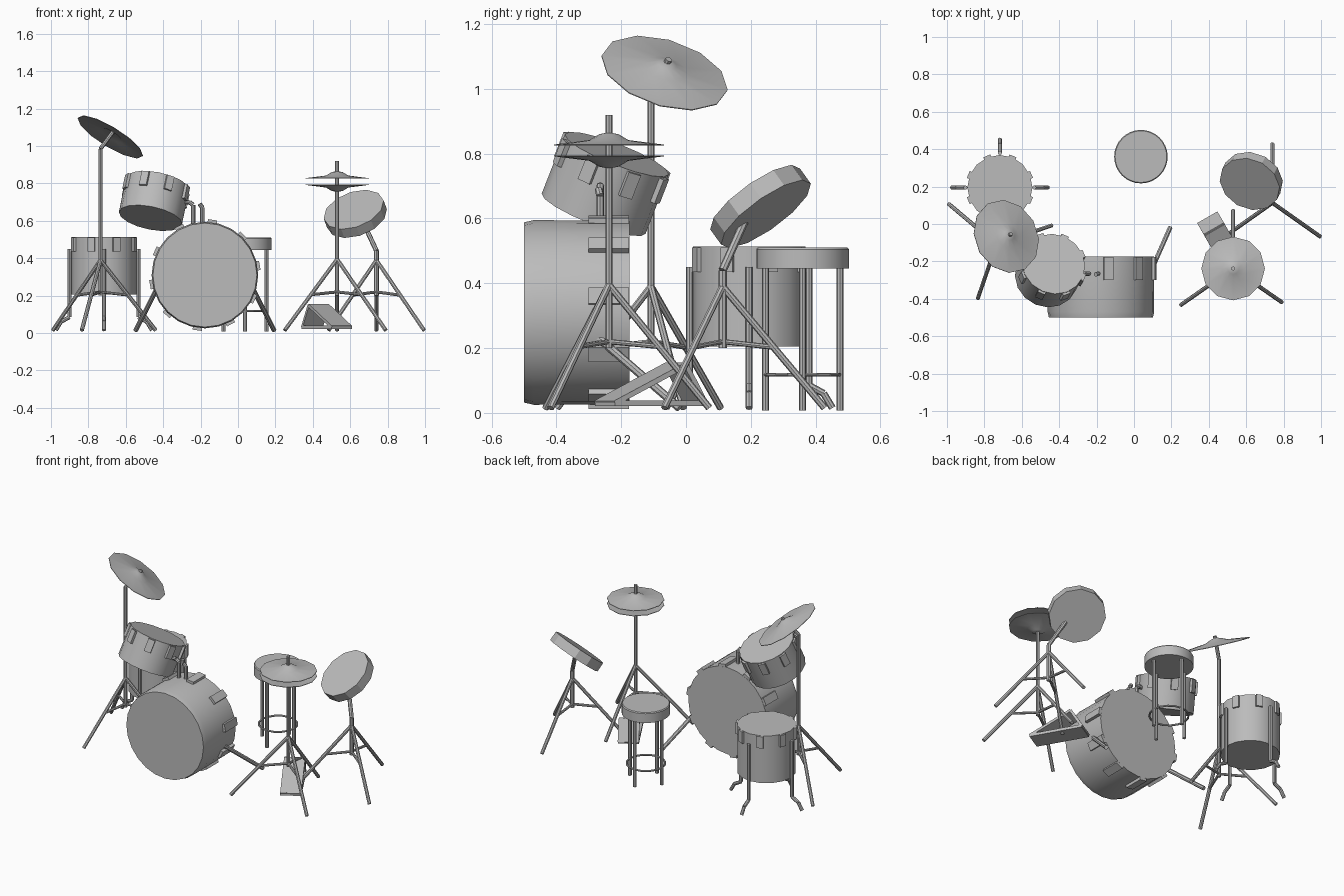
import bpy, bmesh
from math import cos, sin, pi, radians
from mathutils import Vector, Matrix

cube = bpy.data.objects.get("Cube")
if cube:
    bpy.data.objects.remove(cube, do_unlink=True)

grey = bpy.data.materials.new("plain_grey")
grey.use_nodes = True
grey.diffuse_color = (0.5, 0.5, 0.5, 1)
grey.node_tree.nodes["Principled BSDF"].inputs["Base Color"].default_value = (0.5, 0.5, 0.5, 1)


def finish(bm, name):
    bmesh.ops.recalc_face_normals(bm, faces=bm.faces)
    mesh = bpy.data.meshes.new(name)
    bm.to_mesh(mesh)
    bm.free()
    mesh.materials.append(grey)
    ob = bpy.data.objects.new(name, mesh)
    bpy.context.collection.objects.link(ob)
    bpy.ops.object.select_all(action='DESELECT')
    ob.select_set(True)
    bpy.context.view_layer.objects.active = ob
    bpy.ops.object.shade_smooth_by_angle(angle=radians(28))
    return ob


def frame(origin, axis):
    turn = Vector((0, 0, 1)).rotation_difference(Vector(axis))
    return Matrix.Translation(origin) @ turn.to_matrix().to_4x4()


def lathe(name, profile, origin, axis=(0, 0, 1), sides=16):
    """Turn a (radius, height) profile around an axis."""
    bm = bmesh.new()
    rings = []
    for r, h in profile:
        if r == 0:
            rings.append([bm.verts.new((0, 0, h))] * sides)
        else:
            rings.append([bm.verts.new((r * cos(2 * pi * i / sides), r * sin(2 * pi * i / sides), h))
                          for i in range(sides)])
    for low, high in zip(rings, rings[1:]):
        for i in range(sides):
            j = (i + 1) % sides
            corners = dict.fromkeys((low[i], low[j], high[j], high[i]))
            bm.faces.new(list(corners))
    bm.transform(frame(origin, axis))
    return finish(bm, name)


def rod(name, points, radius=0.011):
    """Round bar along a chain of points."""
    bm = bmesh.new()
    for a, b in zip(points, points[1:]):
        a, b = Vector(a), Vector(b)
        bmesh.ops.create_cone(bm, cap_ends=True, segments=8, radius1=radius, radius2=radius,
                              depth=(b - a).length, matrix=frame((a + b) / 2, b - a))
    return finish(bm, name)


def lugs(name, origin, axis, radius, height, size, count, phase=0):
    """Ring of small plates standing on a drum shell."""
    bm = bmesh.new()
    for i in range(count):
        m = (frame(origin, axis) @ Matrix.Rotation(phase + 2 * pi * i / count, 4, 'Z')
             @ Matrix.Translation((radius, 0, height)) @ Matrix.Diagonal((*size, 1)))
        bmesh.ops.create_cube(bm, size=1, matrix=m)
    return finish(bm, name)


def tripod(name, x, y, hub, feet):
    for i, (dx, dy) in enumerate(feet):
        foot = Vector((x + dx, y + dy, 0.015))
        top = Vector((x, y, hub))
        rod(f"{name}_leg_{i + 1}", [top, foot])
        rod(f"{name}_strut_{i + 1}", [(x, y, 0.22), top.lerp(foot, 0.5)], 0.008)


def slab(name, a, b, side, width, thick):
    """Flat board from edge centre a to edge centre b."""
    a, b, side = Vector(a), Vector(b), Vector(side).normalized()
    along = b - a
    up = along.cross(side).normalized()
    m = Matrix((along, side * width, up * thick)).transposed().to_4x4()
    bm = bmesh.new()
    bmesh.ops.create_cube(bm, size=1, matrix=Matrix.Translation((a + b) / 2) @ m)
    return finish(bm, name)


def drum(name, radius, height, origin, axis, sides=16):
    return lathe(name, [(0, 0), (radius, 0), (radius, height), (0, height)], origin, axis, sides)


# Bass drum, lying along y
bass = Vector((-0.177, -0.5, 0.31))
lathe("bass_drum", [(0, 0), (0.278, 0), (0.285, 0.03), (0.283, 0.325), (0, 0.325)],
      bass, (0, 1, 0), 24)
lugs("bass_lugs", bass, (0, 1, 0), 0.286, 0.262, (0.024, 0.05, 0.125), 10, radians(-10))
for side, label in ((1, "left"), (-1, "right")):
    rod("bass_spur_" + label, [(bass.x + side * 0.255, -0.28, 0.24),
                               (bass.x + side * 0.37, -0.02, 0.015)], 0.013)

# Rack tom and its mount
tom_axis = Vector((0.19, 0.36, 0.92)).normalized()
tom = Vector((-0.468, -0.285, 0.615))
drum("rack_tom", 0.172, 0.2, tom, tom_axis)
lugs("rack_tom_lugs", tom, tom_axis, 0.172, 0.155, (0.022, 0.042, 0.08), 8, radians(22))
rod("tom_mount", [(-0.24, -0.265, 0.57), (-0.24, -0.265, 0.685), (-0.26, -0.265, 0.7),
                  (-0.34, -0.265, 0.7)], 0.012)
rod("spare_mount", [(-0.19, -0.265, 0.57), (-0.19, -0.265, 0.67), (-0.205, -0.27, 0.69)], 0.012)

# Floor tom with bent legs
floor = Vector((-0.717, 0.195, 0.205))
drum("floor_tom", 0.174, 0.308, floor, (0, 0, 1))
lugs("floor_tom_lugs", floor, (0, 0, 1), 0.172, 0.268, (0.022, 0.04, 0.076), 8, radians(22.5))
for i in range(4):
    out = Vector((cos(i * pi / 2), sin(i * pi / 2), 0))
    base = Vector((floor.x, floor.y, 0))
    rod(f"floor_tom_leg_{i + 1}", [base + out * r + Vector((0, 0, z)) for r, z in
                                   ((0.184, 0.45), (0.184, 0.085), (0.23, 0.06), (0.257, 0.015))])

# Stool
seat = Vector((0.037, 0.36, 0.0))
lathe("stool_seat", [(0, 0.445), (0.143, 0.445), (0.143, 0.505), (0.138, 0.511), (0, 0.511)],
      seat, sides=32)
ring = []
for i in range(17):
    ring.append(seat + Vector((0.115 * cos(i * pi / 8), 0.115 * sin(i * pi / 8), 0.118)))
rod("stool_ring", ring, 0.006)
for i in range(4):
    out = Vector((cos(i * pi / 2), sin(i * pi / 2), 0)) * 0.115
    rod(f"stool_leg_{i + 1}", [seat + out + Vector((0, 0, 0.008)), seat + out + Vector((0, 0, 0.45))])

# Snare drum and stand
snare_axis = Vector((-0.29, -0.56, 0.78)).normalized()
snare = Vector((0.627, 0.23, 0.637))
drum("snare_drum", 0.168, 0.06, snare - snare_axis * 0.03, snare_axis, 12)
rod("snare_pole", [(0.74, 0.113, 0.2), (0.74, 0.113, 0.44), (0.67, 0.18, 0.59)], 0.013)
tripod("snare_stand", 0.74, 0.113, 0.39, ((0, 0.315), (0.255, -0.18), (-0.255, -0.18)))

# Hi-hat cymbals and stand
hat = Vector((0.53, -0.238, 0))
dish = [(0, 0.038), (0.03, 0.032), (0.06, 0.014), (0.17, 0), (0.17, -0.003), (0.06, 0.008), (0, 0.03)]
lathe("hi_hat_top", dish, hat + Vector((0, 0, 0.828)), sides=12)
lathe("hi_hat_bottom", dish, hat + Vector((0, 0, 0.792)), (0, 0.00001, -1), 12)
rod("hi_hat_pole", [hat + Vector((0, 0, 0.2)), hat + Vector((0, 0, 0.92))])
tripod("hi_hat_stand", hat.x, hat.y, 0.395, ((0, 0.31), (0.26, -0.18), (-0.28, -0.195)))

# Hi-hat pedal: an open triangle of three boards
across = (0.87, 0.5, 0)
heel, peak, toe = (0.395, 0.03, 0.03), (0.43, -0.03, 0.148), (0.555, -0.25, 0.03)
slab("pedal_board", peak, toe, across, 0.125, 0.016)
slab("pedal_riser", heel, peak, across, 0.125, 0.016)
slab("pedal_base", heel, toe, across, 0.125, 0.018)

# Crash cymbal and stand
crash_axis = Vector((0.5, 0.26, 0.82)).normalized()
crash = Vector((-0.682, -0.066, 1.05))
lathe("crash_cymbal", [(0, 0.042), (0.03, 0.032), (0.07, 0.016), (0.202, 0), (0.202, -0.003),
                       (0.07, 0.01), (0, 0.03)], crash, crash_axis, 12)
rod("crash_pole", [(-0.735, -0.108, 0.2), (-0.735, -0.108, 0.985), crash + crash_axis * 0.05])
tripod("crash_stand", -0.735, -0.108, 0.39, ((-0.255, 0.215), (-0.1, -0.29), (0.295, 0.1)))
